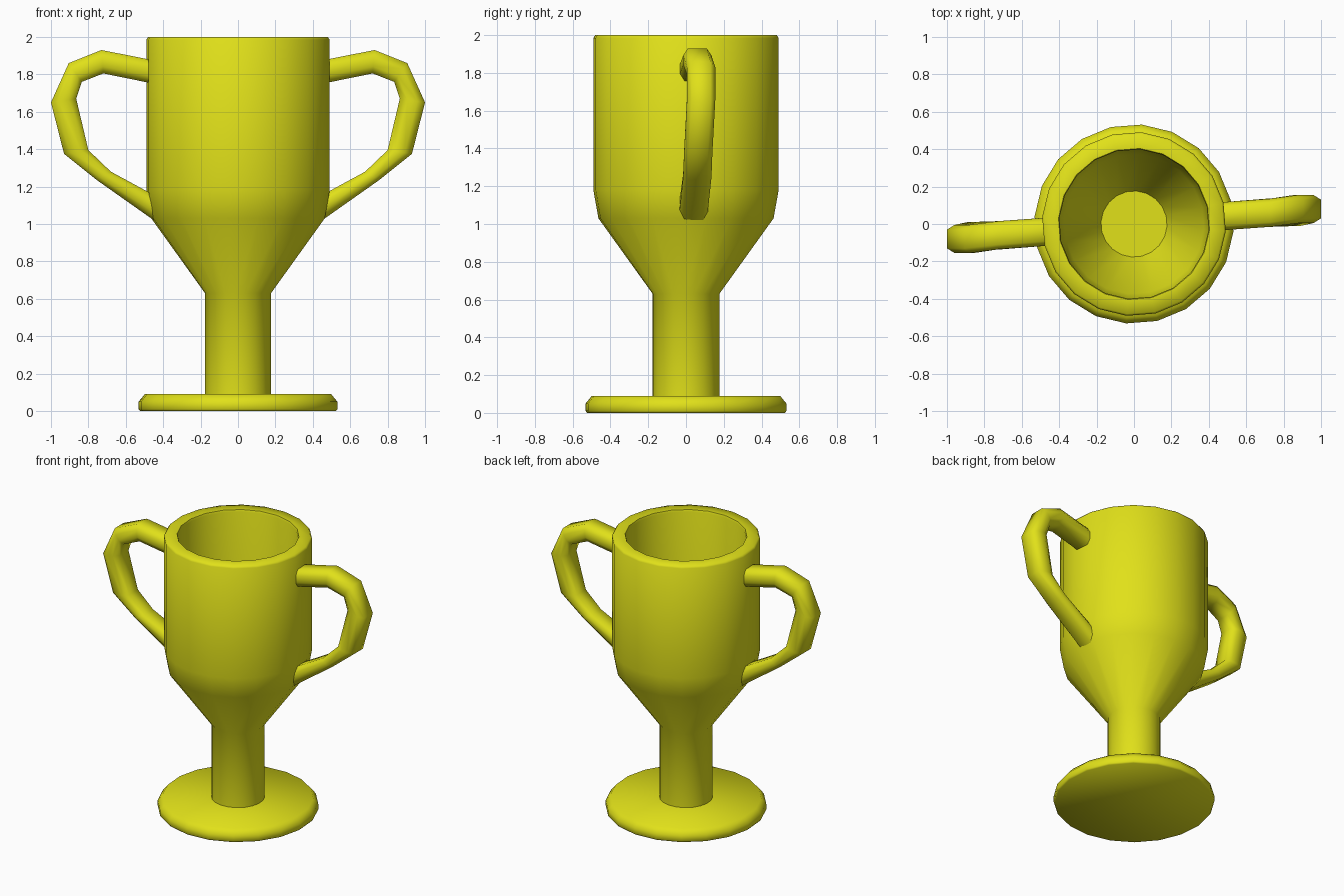
import bpy, bmesh
from math import radians, cos, sin, pi
from mathutils import Matrix

if "Cube" in bpy.data.objects:
    bpy.data.objects.remove(bpy.data.objects["Cube"])

gold = bpy.data.materials.new("yellow_gold")
gold.diffuse_color = (0.75, 0.75, 0.01, 1)
gold.use_nodes = True
gold.node_tree.nodes["Principled BSDF"].inputs["Base Color"].default_value = gold.diffuse_color


def finish(name, bm, angle):
    bmesh.ops.remove_doubles(bm, verts=bm.verts[:], dist=1e-4)
    bmesh.ops.recalc_face_normals(bm, faces=bm.faces[:])
    mesh = bpy.data.meshes.new(name)
    bm.to_mesh(mesh)
    bm.free()
    mesh.materials.append(gold)
    obj = bpy.data.objects.new(name, mesh)
    bpy.context.collection.objects.link(obj)
    bpy.ops.object.select_all(action='DESELECT')
    obj.select_set(True)
    bpy.context.view_layer.objects.active = obj
    bpy.ops.object.shade_smooth_by_angle(angle=radians(angle))
    return obj


def skin(bm, rings, closed_ends=True):
    rows = [[bm.verts.new(p) for p in ring] for ring in rings]
    n = len(rows[0])
    for a, b in zip(rows, rows[1:]):
        for i in range(n):
            j = (i + 1) % n
            bm.faces.new((a[i], a[j], b[j], b[i]))
    if closed_ends:
        bm.faces.new(rows[0])
        bm.faces.new(rows[-1])


def lathe(name, profile, angle, sides=20):
    bm = bmesh.new()
    turn = [2 * pi * i / sides + radians(13.5) for i in range(sides)]
    skin(bm, [[(r * cos(t), r * sin(t), z) for t in turn] for r, z in profile])
    return finish(name, bm, angle)


# Round foot with softened edges
lathe("foot", [(0.525, 0), (0.533, 0.01), (0.533, 0.05), (0.50, 0.09)], 60)

# Stem and hollow bowl in one outline: outside up, over the rim, inside down
lathe("stem_and_bowl", [
    (0.177, 0.085), (0.177, 0.63), (0.465, 1.03), (0.492, 1.18),
    (0.492, 1.985), (0.482, 2.0), (0.405, 2.0), (0.40, 1.985),
    (0.40, 1.20), (0.375, 1.08), (0.177, 0.70)], 60)

# Handle stations: outer edge (x, z), inner edge (x, z), sideways centre y
stations = [
    ((0.45, 1.875), (0.45, 1.75), 0.04),
    ((0.73, 1.93), (0.72, 1.805), 0.06),
    ((0.905, 1.86), (0.835, 1.76), 0.08),
    ((1.0, 1.65), (0.865, 1.67), 0.08),
    ((0.93, 1.375), (0.80, 1.395), 0.065),
    ((0.755, 1.235), (0.68, 1.28), 0.06),
    ((0.45, 1.02), (0.45, 1.155), 0.04),
]
# Eight-sided section: (sideways offset, blend from inner to outer edge)
section = [(0.05, 1), (0.075, 0.7), (0.075, 0.3), (0.05, 0),
           (-0.05, 0), (-0.075, 0.3), (-0.075, 0.7), (-0.05, 1)]

# Two handles, half a turn apart
for name, turn in (("right_handle", 0), ("left_handle", pi)):
    bm = bmesh.new()
    skin(bm, [[(xi + (xo - xi) * t, y + dy, zi + (zo - zi) * t)
               for dy, t in section]
              for (xo, zo), (xi, zi), y in stations])
    bm.transform(Matrix.Rotation(turn, 4, 'Z'))
    finish(name, bm, 60)
